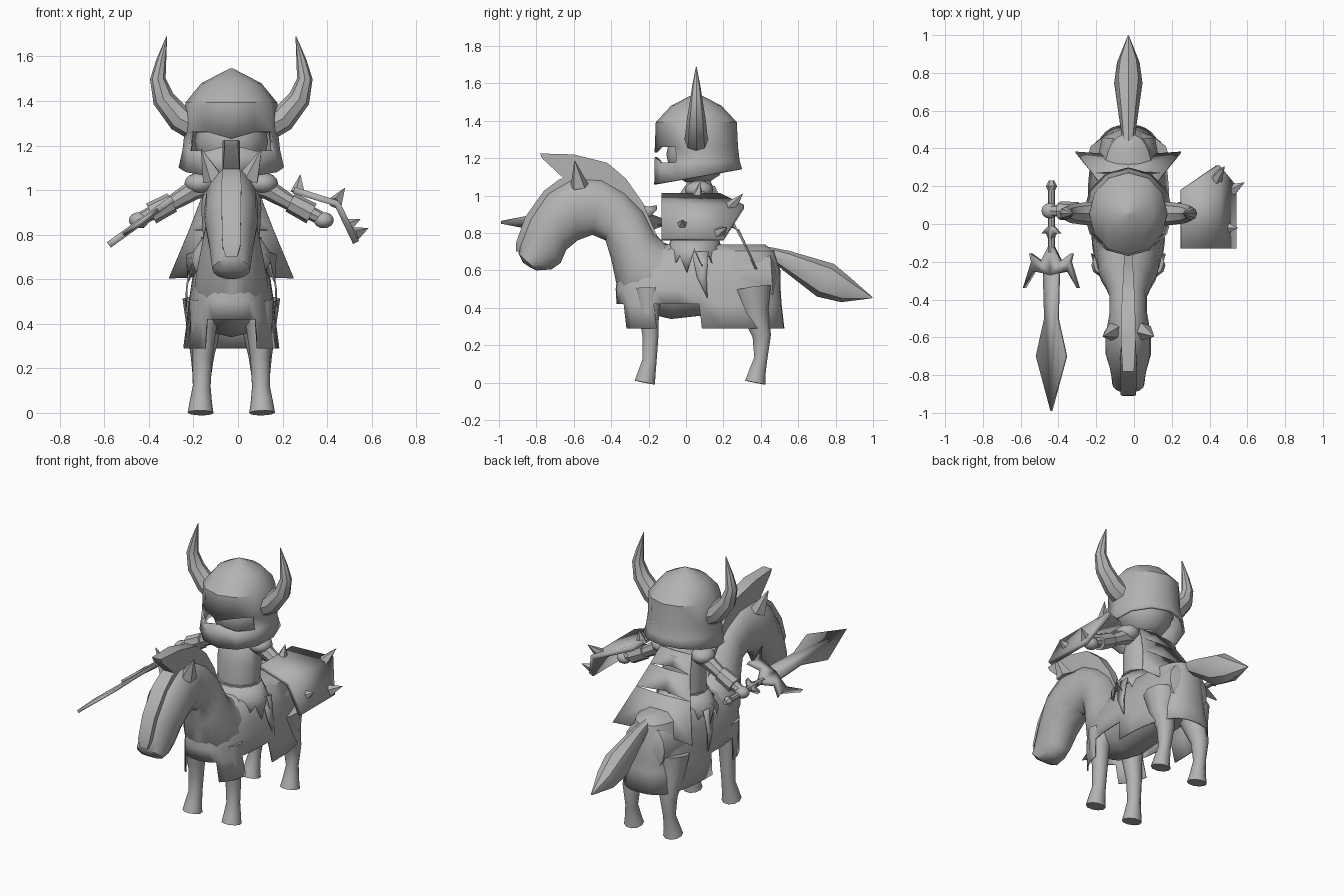
import bpy, bmesh
from math import cos, sin, pi, copysign, radians
from mathutils import Vector as V

cube = bpy.data.objects.get("Cube")
if cube:
    bpy.data.objects.remove(cube)

CX = -0.03  # symmetry plane of horse and rider
GREY = (0.45, 0.45, 0.45, 1)
mat = bpy.data.materials.new("plain grey")
mat.use_nodes = True
mat.diffuse_color = GREY
mat.node_tree.nodes["Principled BSDF"].inputs["Base Color"].default_value = GREY


def finish(name, bm, thick=0, angle=38):
    bmesh.ops.recalc_face_normals(bm, faces=bm.faces)
    me = bpy.data.meshes.new(name)
    bm.to_mesh(me)
    bm.free()
    ob = bpy.data.objects.new(name, me)
    bpy.context.collection.objects.link(ob)
    me.materials.append(mat)
    bpy.ops.object.select_all(action="DESELECT")
    ob.select_set(True)
    bpy.context.view_layer.objects.active = ob
    bpy.ops.object.shade_smooth_by_angle(angle=radians(angle))
    if thick:
        mod = ob.modifiers.new("thickness", "SOLIDIFY")
        mod.thickness = thick
        mod.offset = 0
    return ob


def skin(name, rings, n=12, p=1, turn=0, caps=(True, True), tweak=None, thick=0, angle=38):
    """Skin a row of rings, each given as centre and two half axes."""
    bm = bmesh.new()
    power = lambda t: copysign(abs(t) ** p, t) if abs(t) > 1e-6 else 0
    rows = []
    for c, a, b in rings:
        row = []
        for i in range(n):
            t = turn + 2 * pi * i / n
            row.append(bm.verts.new(V(c) + V(a) * power(cos(t)) + V(b) * power(sin(t))))
        rows.append(row)
    for r, q in zip(rows, rows[1:]):
        for i in range(n):
            j = (i + 1) % n
            bm.faces.new((r[i], r[j], q[j], q[i]))
    for use, row in zip(caps, (rows[0], rows[-1])):
        if use:
            bm.faces.new(row)
    if tweak:
        tweak(bm)
    return finish(name, bm, thick, angle)


def loft(name, secs, n=12, box=False):
    """Sections run from an upper to a lower point in the yz plane, with a half width."""
    k = 1.414 if box else 1
    rings = [((CX, (y + v) / 2, (z + w) / 2), (h * k, 0, 0), (0, (y - v) / 2 * k, (z - w) / 2 * k))
             for y, z, v, w, h in secs]
    return skin(name, rings, 4 if box else n, turn=pi / 4 if box else 0)


def tube(name, pts, n=8, angle=38):
    """Round tube through points with radii."""
    ps = [V(q[:3]) for q in pts]
    rings = []
    for i, q in enumerate(pts):
        t = (ps[min(i + 1, len(ps) - 1)] - ps[max(i - 1, 0)]).normalized()
        ref = V((0, 1, 0)) if abs(t.y) < 0.8 else V((0, 0, 1))
        a = t.cross(ref).normalized()
        rings.append((ps[i], a * q[3], t.cross(a) * q[3]))
    return skin(name, rings, n, angle=angle)


def upright(name, levels, **kw):
    """Stacked rings: y centre, z, half x, half y, tilt."""
    return skin(name, [((CX, y, z), (rx, 0, 0), (0, ry, t)) for y, z, rx, ry, t in levels], **kw)


def ball(name, at, size):
    bm = bmesh.new()
    bmesh.ops.create_uvsphere(bm, u_segments=12, v_segments=8, radius=1)
    for v in bm.verts:
        v.co = V(at) + V([c * s for c, s in zip(v.co, size)])
    finish(name, bm)


def plate(name, polys, thick):
    bm = bmesh.new()
    for poly in polys:
        bm.faces.new([bm.verts.new(q) for q in poly])
    bmesh.ops.remove_doubles(bm, verts=bm.verts, dist=0.0005)
    return finish(name, bm, thick, 20)


# Horse body, neck and head in one sweep
loft("horse_body", [
    (.49, .64, .49, .5, .07), (.45, .71, .47, .4, .14), (.3, .73, .32, .38, .17), (.1, .72, .1, .36, .165),
    (-.05, .72, -.08, .34, .165), (-.12, .75, -.25, .38, .165), (-.17, .8, -.36, .47, .155),
    (-.23, .92, -.4, .66, .125), (-.33, 1.02, -.43, .76, .1), (-.45, 1.09, -.5, .79, .1),
    (-.6, 1.1, -.58, .76, .12), (-.74, 1.02, -.64, .71, .12), (-.84, .88, -.67, .64, .1),
    (-.89, .75, -.72, .605, .09), (-.895, .69, -.8, .6, .085), (-.87, .64, -.84, .62, .05)], 16)

# Crest along the neck and strip down the face
loft("mane_crest", [
    (-.78, 1.225, -.77, 1.2, .03), (-.6, 1.22, -.62, 1.06, .04), (-.42, 1.175, -.45, 1.05, .035),
    (-.32, 1.09, -.36, 1, .03), (-.23, .96, -.27, .9, .025), (-.14, .75, -.18, .74, .02)], box=True)
loft("face_strip", [
    (-.6, 1.115, -.6, 1.07, .04), (-.68, 1.085, -.66, 1.05, .04), (-.76, 1.025, -.73, 1, .045),
    (-.86, .885, -.83, .87, .043), (-.908, .75, -.87, .74, .04), (-.91, .7, -.87, .7, .025)], box=True)

loft("tail", [
    (.42, .73, .45, .66, .03), (.55, .705, .52, .6, .045), (.79, .635, .7, .46, .075),
    (.88, .56, .83, .43, .06), (1, .455, .99, .45, .004)], 8)

# Legs, ears, horns, arms and shoulders on both sides
for s, side in ((1, "left"), (-1, "right")):
    X = lambda x: CX + s * x
    tube(side + "_front_leg", [
        (X(.11), -.2, .5, .08), (X(.125), -.2, .38, .058), (X(.13), -.19, .25, .045),
        (X(.133), -.195, .12, .04), (X(.137), -.21, .05, .05), (X(.138), -.22, 0, .058)], 10)
    tube(side + "_rear_leg", [
        (X(.11), .35, .5, .11), (X(.125), .37, .37, .075), (X(.13), .405, .25, .052),
        (X(.133), .4, .13, .037), (X(.137), .38, .05, .048), (X(.138), .37, 0, .058)], 10)
    tube(side + "_ear", [(X(.08), -.57, 1.05, .05), (X(.135), -.595, 1.185, .002)], 5, 20)
    tube(side + "_horn", [
        (X(.15), .055, 1.28, .066), (X(.23), .055, 1.32, .06), (X(.305), .055, 1.41, .05),
        (X(.33), .055, 1.5, .035), (X(.315), .055, 1.58, .023), (X(.29), .055, 1.69, .002)], 8)
    tube(side + "_arm", [
        (X(.1), .07, 1.03, .055), (X(.17), .07, 1, .045), (X(.27), .07, .94, .035), (X(.4), .07, .875, .03)])
    tube(side + "_bracer", [(X(.265), .07, .945, .046), (X(.36), .07, .895, .05)], 8, 30)
    ball(side + "_fist", (X(.415), .07, .865), (.045, .042, .036))
    ball(side + "_shoulder", (X(.14), .07, 1.03), (.07, .075, .05))


# Horse cloth, cut away at the flanks and chest
def cut_hem(bm):
    gone = []
    for f in bm.faces:
        c = f.calc_center_median()
        if c.z < .42 and (-.15 < c.y < .11 or (c.y < -.25 and abs(c.x - CX) < .1)):
            gone.append(f)
    bmesh.ops.delete(bm, geom=gone, context="FACES")


upright("horse_cloth", [
    (.14, .735, .07, .28, 0), (.13, .7, .13, .34, 0), (.07, .6, .172, .43, 0), (.065, .5, .187, .437, 0),
    (.07, .42, .195, .437, 0), (.085, .29, .212, .437, 0)],
    n=40, p=.75, caps=(True, False), tweak=cut_hem, thick=.008)

# Rider torso, neck, head and ragged skirt
upright("torso", [(.05, .62, .13, .12, 0), (.05, .76, .125, .115, 0), (.06, .92, .135, .115, 0),
                  (.07, 1.02, .125, .1, 0), (.07, 1.06, .07, .07, 0), (.06, 1.12, .06, .06, 0)], n=14)
upright("belt", [(.05, .75, .135, .125, 0), (.05, .79, .135, .125, 0)], n=14)
ball("head", (CX, .06, 1.22), (.165, .165, .16))


def fray(bm):
    for i, v in enumerate(u for u in list(bm.verts) if u.co.z < .63):
        v.co.z += (.09, 0, .06, -.03)[i % 4]


upright("ragged_skirt", [(.05, .78, .13, .12, 0), (.045, .72, .17, .14, 0), (.045, .62, .2, .155, 0)],
        n=24, caps=(False, False), tweak=fray, thick=.008)
for s, side in ((1, "left"), (-1, "right")):
    x = CX + s * .2
    plate(side + "_skirt_rag", [[(x - s * .02, .03, .7), (x - s * .02, .12, .7), (x, .11, .56),
                                 (x + s * .004, .115, .45), (x, .06, .56)]], .008)


# Helmet with a bow-tie eye slit
def eye_slit(bm):
    gone = [f for f in bm.faces if 1.18 < f.calc_center_median().z < 1.26
            and f.calc_center_median().y < -.02]
    bmesh.ops.delete(bm, geom=gone, context="FACES")
    for v in bm.verts:
        if abs(v.co.x - CX) < .01 and v.co.y < -.1 and 1.15 < v.co.z < 1.3:
            v.co.z += .03 if v.co.z < 1.22 else -.03


upright("helmet", [
    (.055, 1.54, .004, .004, 0), (.055, 1.475, .13, .13, 0), (.055, 1.39, .2, .21, 0), (.055, 1.26, .203, .216, 0),
    (.06, 1.18, .212, .22, .005), (.065, 1.1, .23, .228, .04)],
    n=12, caps=(True, False), tweak=eye_slit, thick=.014)

# Cape falling from the shoulders
rows = [(.11, 1.05, .14), (.14, .95, .2), (.19, .82, .27), (.28, .605, .38)]
polys = []
for (w, z, y), (w2, z2, y2) in zip(rows, rows[1:]):
    for s in (1, -1):
        polys.append([(CX, y + .01, z), (CX + s * w, y, z), (CX + s * w2, y2, z2), (CX, y2 - .02, z2 + .01)])
plate("cape", polys, .008)

# Folded shield with spikes
fold = [(.25, 1, .18), (.445, .94, .31), (.53, .765, .2)]
plate("shield", [[(x, -.13, z), (x, y, z), (x2, y2, z2), (x2, -.13, z2)]
                 for (x, z, y), (x2, z2, y2) in zip(fold, fold[1:])], .03)
for base, tip in (((.27, .06, .99), (.28, .075, 1.07)), ((.435, .24, .94), (.48, .305, 1.01)),
                  ((.52, .18, .8), (.585, .22, .83)), ((.49, -.02, .84), (.55, -.02, .87))):
    tube("shield_spike", [(*base, .035), (*tip, .001)], 5, 20)

# Sword held level, its flat tilted outwards
GX, GZ = -.437, .857
slant = lambda u, y: (GX + u, y, GZ + u * .72)
both = lambda half: [[slant(s * u, y) for u, y in half] for s in (1, -1)]
plate("sword_blade", both([(0, -.15), (.042, -.2), (.034, -.5), (.078, -.7), (0, -.99)]), .018)
plate("sword_guard", both([(0, -.1), (.05, -.2), (.11, -.155), (.1, -.2), (.143, -.34),
                           (.09, -.25), (.04, -.26), (0, -.27)]), .03)
plate("sword_collar", both([(0, .0), (.045, -.05), (.02, -.05), (0, -.1)]), .03)
tube("sword_grip", [(GX, -.15, GZ, .018), (GX, .19, GZ, .018)])
tube("sword_pommel", [(GX, .18, GZ, .02), (GX, .2, GZ, .03), (GX, .23, GZ, .015)], 6)
